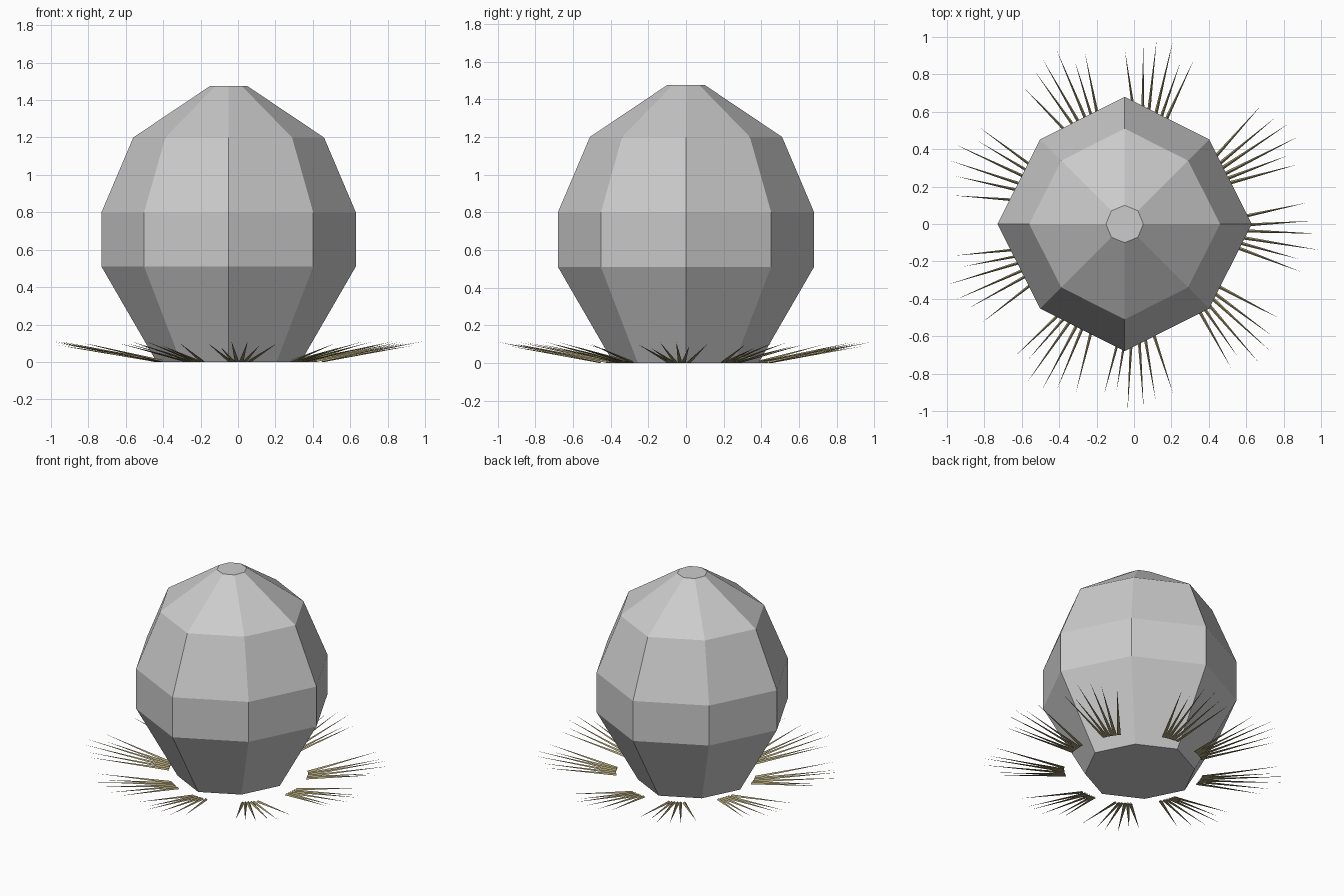
import bpy, bmesh
from math import cos, sin, radians, pi
from mathutils import Vector

if "Cube" in bpy.data.objects:
    bpy.data.objects.remove(bpy.data.objects["Cube"])


def make_object(name, bm, mat=None):
    bmesh.ops.recalc_face_normals(bm, faces=bm.faces)
    me = bpy.data.meshes.new(name)
    bm.to_mesh(me)
    bm.free()
    if mat:
        me.materials.append(mat)
    ob = bpy.data.objects.new(name, me)
    bpy.context.collection.objects.link(ob)
    return ob


# Boulder: eight-sided rings, diagonals pulled slightly inward
profile = [(0.385, 0.0, 0.94), (0.68, 0.51, 0.94), (0.68, 0.80, 0.94),
           (0.51, 1.20, 0.94), (0.10, 1.475, 1.0)]
bm = bmesh.new()
rings = []
for radius, z, diagonal in profile:
    ring = []
    for i in range(8):
        r = radius * (diagonal if i % 2 else 1.0)
        ring.append(bm.verts.new((-0.05 + r * cos(i * pi / 4), r * sin(i * pi / 4), z)))
    rings.append(ring)
for low, high in zip(rings, rings[1:]):
    for i in range(8):
        j = (i + 1) % 8
        bm.faces.new((low[i], low[j], high[j], high[i]))
bm.faces.new(rings[0][::-1])
bm.faces.new(rings[-1])
make_object("boulder", bm)

# Grass tufts: nine fans of thin three-sided blades leaning outward
straw = bpy.data.materials.new("dry_grass")
straw.diffuse_color = (0.36, 0.31, 0.16, 1)
straw.use_nodes = True
straw.node_tree.nodes["Principled BSDF"].inputs["Base Color"].default_value = straw.diffuse_color

# Blade: angle offset in degrees, tip radius, tip height
blades = [(12, 0.93, 0.10), (6, 0.95, 0.09), (2, 0.99, 0.11),
          (-3, 1.00, 0.11), (-7, 0.90, 0.08), (-11, 0.93, 0.10)]
tuft_angles = [-5, 31, 81, 117, 159, 201, 239, 271, 315]


def polar(angle, radius, z):
    a = radians(angle)
    return Vector((radius * cos(a), radius * sin(a), z))


for n, heading in enumerate(tuft_angles):
    bm = bmesh.new()
    stretch = 1 - 0.05 * min(0, cos(radians(heading)))
    for offset, radius, height in blades:
        root = polar(heading + 0.55 * offset, 0.46, 0)
        tip = polar(heading + offset, radius * stretch, height)
        side = (tip - root).cross(Vector((0, 0, 1))).normalized() * 0.012
        base = [bm.verts.new(p) for p in
                (root - side, root + side, root + Vector((0, 0, 0.012)))]
        end = bm.verts.new(tip)
        bm.faces.new(base)
        for i in range(3):
            bm.faces.new((base[i], base[(i + 1) % 3], end))
    make_object(f"grass_tuft_{n + 1}", bm, straw)
